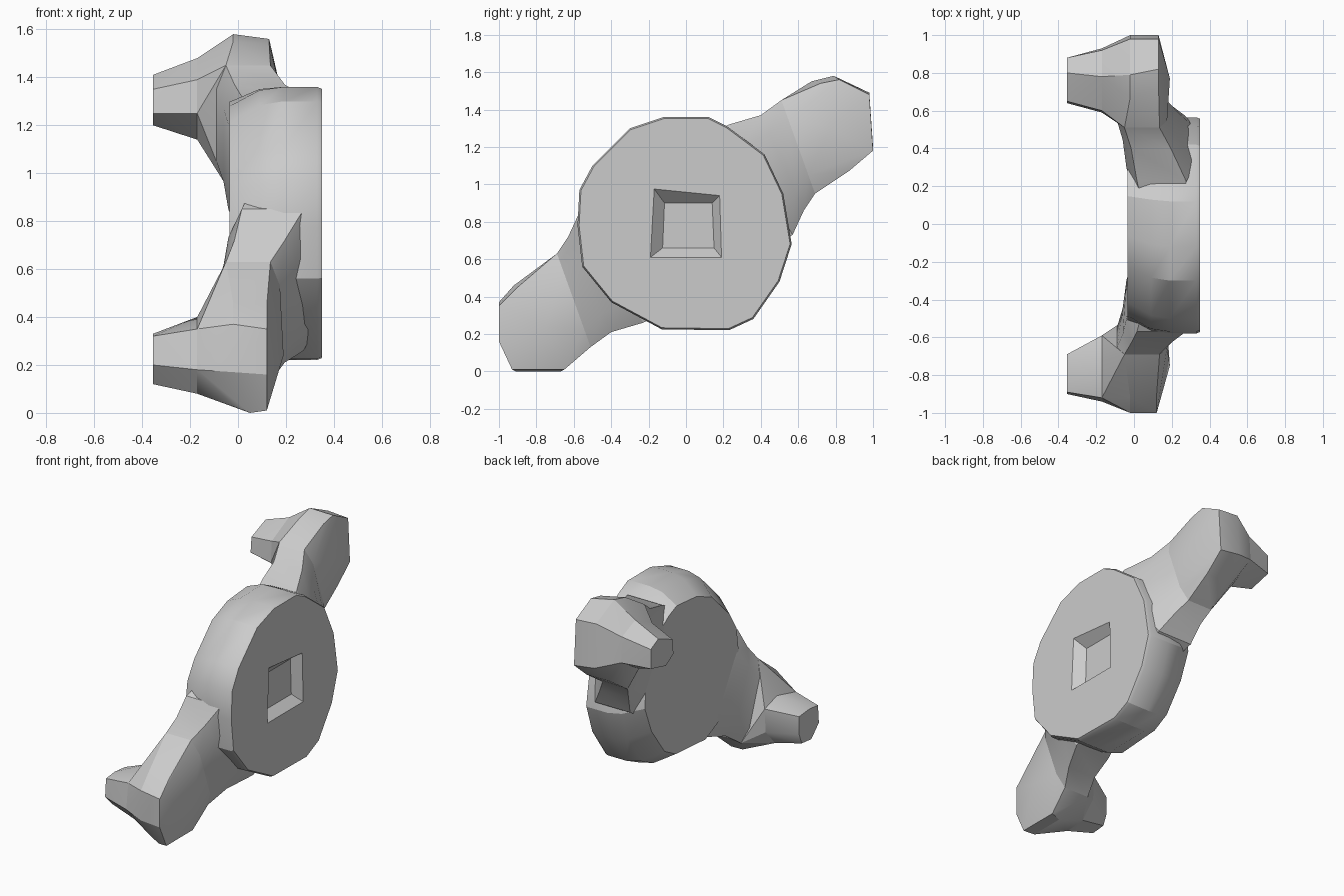
import bpy, bmesh, math
from mathutils import Vector

if "Cube" in bpy.data.objects:
    bpy.data.objects.remove(bpy.data.objects["Cube"])

HEIGHT = 1.58

grey = bpy.data.materials.new("plain grey")
grey.use_nodes = True
grey.diffuse_color = (0.6, 0.6, 0.6, 1)
grey.node_tree.nodes["Principled BSDF"].inputs["Base Color"].default_value = grey.diffuse_color


def finish(name, bm):
    """Turn a bmesh into a shaded object."""
    bmesh.ops.recalc_face_normals(bm, faces=bm.faces[:])
    mesh = bpy.data.meshes.new(name)
    bm.to_mesh(mesh)
    bm.free()
    mesh.materials.append(grey)
    obj = bpy.data.objects.new(name, mesh)
    bpy.context.collection.objects.link(obj)
    bpy.ops.object.select_all(action="DESELECT")
    obj.select_set(True)
    bpy.context.view_layer.objects.active = obj
    bpy.ops.object.shade_smooth_by_angle(angle=math.radians(25))


def hull(name, points):
    bm = bmesh.new()
    for p in points:
        bm.verts.new(p)
    result = bmesh.ops.convex_hull(bm, input=bm.verts[:])
    loose = {g for g in result["geom_interior"] + result["geom_unused"]
             if isinstance(g, bmesh.types.BMVert)}
    bmesh.ops.delete(bm, geom=list(loose), context="VERTS")
    finish(name, bm)


def loft(bm, rings):
    """Skin a stack of rings and return their rows of vertices."""
    rows = [[bm.verts.new(p) for p in ring] for ring in rings]
    for a, b in zip(rows, rows[1:]):
        for i in range(len(a)):
            j = (i + 1) % len(a)
            bm.faces.new((a[i], a[j], b[j], b[i]))
    return rows


# Round body: outline in y and z, stacked along x
outline = [(-.57, .97), (-.5, 1.1), (-.3, 1.3), (-.12, 1.36), (.12, 1.36), (.22, 1.31),
           (.42, 1.16), (.52, .95), (.565, .68), (.5, .48), (.36, .28), (.23, .22),
           (-.13, .225), (-.4, .37), (-.555, .56), (-.58, .78)]


def body_ring(x, along, across):
    """Outline scaled along the diagonal of the arms and across it."""
    ring = []
    for y, z in outline:
        a, b = (y + z - .79) / 2 * along, (y - z + .79) / 2 * across
        ring.append((x, a + b, .79 + a - b))
    return ring


# Tapered square socket in the body face
rim = [(.35, -.17, .975), (.35, .18, .94), (.35, .19, .61), (.35, -.19, .61)]
floor = [(.29, -.115, .9), (.29, .14, .9), (.29, .15, .66), (.29, -.125, .66)]

bm = bmesh.new()
body_rows = loft(bm, [body_ring(-.035, .95, .8), body_ring(.09, 1, .96), body_ring(.19, 1, 1),
                      body_ring(.33, 1, 1), body_ring(.35, .985, .985)])
bm.faces.new(body_rows[0])
socket_rows = loft(bm, [rim, floor])
bm.faces.new(socket_rows[1])
border = []
for row in (body_rows[-1], socket_rows[0]):
    border += [bm.edges.get((row[i - 1], row[i])) for i in range(len(row))]
bmesh.ops.triangle_fill(bm, edges=border, use_beauty=True, normal=(1, 0, 0))
finish("body", bm)


def section(top, bottom, x0, x1):
    """Chamfered neck section between two points in y and z."""
    ring = []
    for u, v in ((1, .6), (.7, 1), (-.7, 1), (-1, .6), (-1, -.6), (-.7, -1), (.7, -1), (1, -.6)):
        t = (1 - v) / 2
        ring.append(Vector(((x0 + x1) / 2 + u * (x1 - x0) / 2,
                            top[0] + (bottom[0] - top[0]) * t,
                            top[1] + (bottom[1] - top[1]) * t)))
    return ring


# Flared necks: the lower one is the upper one given a half turn about x
neck = [section((.08, 1.24), (.45, .66), 0, .32),
        section((.23, 1.32), (.57, .73), -.04, .33),
        section((.4, 1.37), (.63, .86), -.06, .24),
        section((.51, 1.45), (.69, .95), -.09, .175)]


def half_turn(ring):
    return [Vector((p.x, -p.y, HEIGHT - p.z)) for p in ring]


# Faceted heads with a peg pointing back: (y, z) outlines by depth, and outer ridge points
heads = {
    "upper": {-.02: [(.67, 1.55), (.79, 1.58), (.98, 1.49), (1, 1.2), (.85, 1.06)],
              .13: [(.72, 1.54), (.82, 1.56), (.98, 1.48), (1, 1.18), (.87, 1.07)],
              .19: [(.77, 1.3)]},
    "lower": {-.02: [(-1, .37), (-.92, .46), (-1, .17), (-.9, .03), (-.68, .03)],
              .05: [(-.91, 0), (-.67, 0)],
              .12: [(-1, .35), (-.9, .45), (-1, .16), (-.93, .01), (-.65, .01)],
              .19: [(-.75, .24)]},
}
pegs = {
    "upper": {-.355: [(.64, 1.25), (.65, 1.35), (.8, 1.41), (.88, 1.37), (.88, 1.24), (.72, 1.2)],
              -.17: [(.59, 1.25), (.6, 1.39), (.78, 1.48), (.92, 1.42), (.93, 1.25), (.74, 1.14)]},
    "lower": {-.355: [(-.69, .2), (-.69, .32), (-.8, .33), (-.89, .32), (-.9, .2), (-.82, .12), (-.72, .13)],
              -.17: [(-.6, .2), (-.59, .36), (-.72, .4), (-.92, .35), (-.94, .18), (-.85, .08), (-.7, .09)]},
}


def place(depths):
    return [Vector((x, y, z)) for x, ring in depths.items() for y, z in ring]


for side in heads:
    rings = neck if side == "upper" else [half_turn(ring) for ring in neck]
    bm = bmesh.new()
    for end in loft(bm, rings)[::len(rings) - 1]:
        bm.faces.new(end)
    finish(side + "_neck", bm)
    peg = place(pegs[side])
    root = [p for p in peg if p.x > -.2]
    hull(side + "_peg", peg)
    hull(side + "_head", root + place(heads[side]) + rings[-1])
